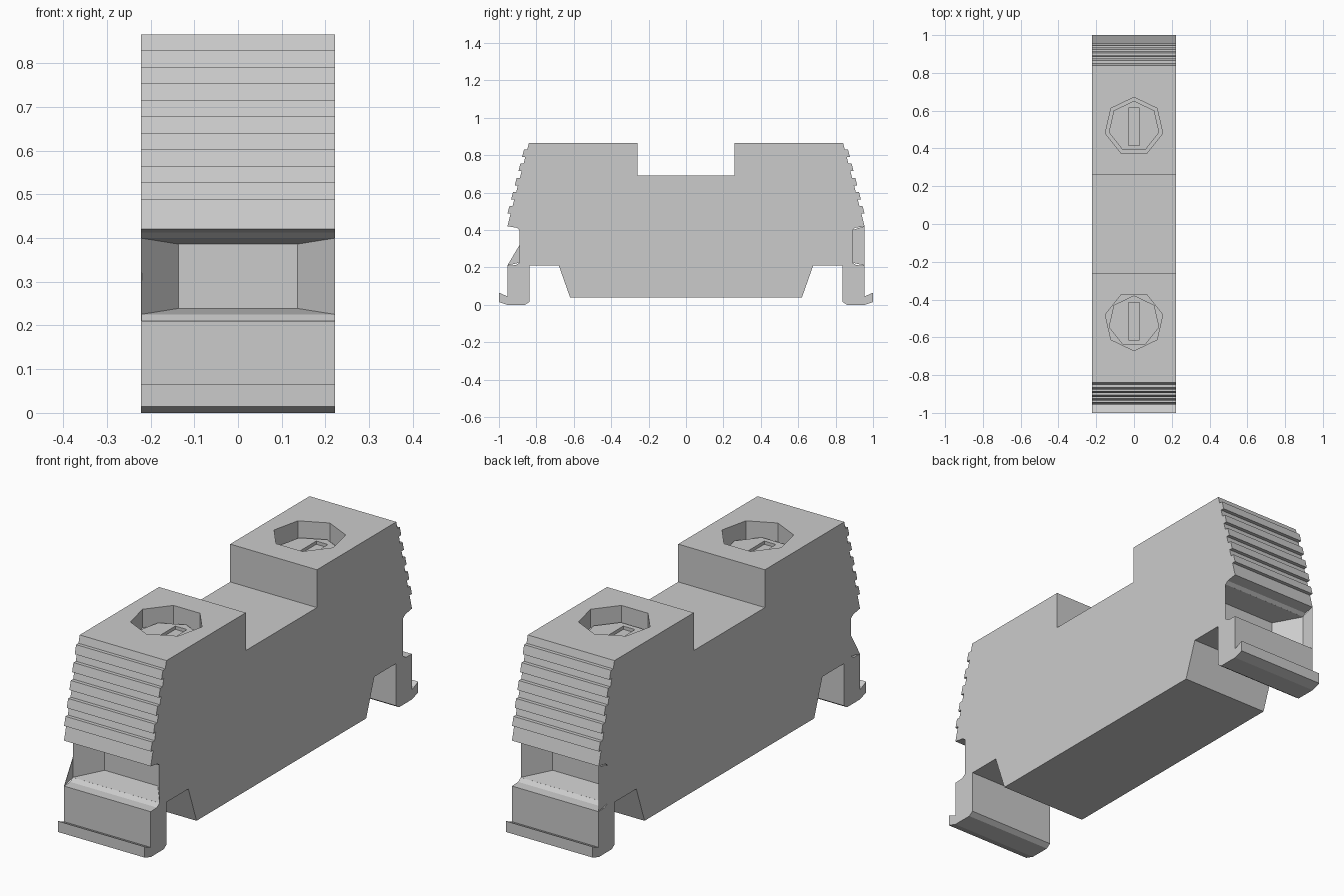
import bpy, bmesh
from math import pi, sin, cos

if "Cube" in bpy.data.objects:
    bpy.data.objects.remove(bpy.data.objects["Cube"])

W = 0.222  # half width


def mesh_object(name, bm):
    bmesh.ops.recalc_face_normals(bm, faces=bm.faces[:])
    me = bpy.data.meshes.new(name)
    bm.to_mesh(me)
    bm.free()
    ob = bpy.data.objects.new(name, me)
    bpy.context.collection.objects.link(ob)
    return ob


def loft(name, lower, upper):
    """Closed solid between two matching rings of points."""
    bm = bmesh.new()
    a = [bm.verts.new(p) for p in lower]
    b = [bm.verts.new(p) for p in upper]
    bm.faces.new(a)
    bm.faces.new(b)
    n = len(a)
    for i in range(n):
        j = (i + 1) % n
        bm.faces.new((a[i], a[j], b[j], b[i]))
    return mesh_object(name, bm)


def heptagon(y, r, z, flip=1):
    return [(r * sin(2 * pi * k / 7), y + flip * r * cos(2 * pi * k / 7), z)
            for k in range(7)]


def rect(x, y0, y1, z):
    return [(-x, y0, z), (x, y0, z), (x, y1, z), (-x, y1, z)]


def cut(ob, cutter):
    cutter.hide_render = True
    m = ob.modifiers.new("cut", 'BOOLEAN')
    m.operation = 'DIFFERENCE'
    m.solver = 'EXACT'
    m.object = cutter
    bpy.context.view_layer.objects.active = ob
    bpy.ops.object.modifier_apply(modifier=m.name)
    bpy.data.objects.remove(cutter)


# Half of the side profile: top recess, ribbed grip, side notch, clip foot
def grip_y(z):
    return 0.84 + (0.865 - z) * 0.258


half = [(0.26, 0.69), (0.26, 0.865), (0.84, 0.865)]
for i in range(5):
    hi, lo = 0.83 - 0.0755 * i, 0.79 - 0.0755 * i
    half += [(grip_y(hi), hi), (grip_y(hi) + 0.017, hi),
             (grip_y(lo) + 0.017, lo), (grip_y(lo), lo)]
half += [(0.955, 0.42), (0.905, 0.412), (0.89, 0.40), (0.89, 0.225),
         (0.91, 0.212), (0.955, 0.21), (0.955, 0.045), (1.0, 0.065),
         (1.0, 0.015), (0.955, 0.0), (0.86, 0.0), (0.838, 0.015),
         (0.838, 0.21), (0.68, 0.21), (0.62, 0.04)]
profile = half + [(-y, z) for y, z in reversed(half)]
body = loft("terminal_body", [(-W, y, z) for y, z in profile],
            [(W, y, z) for y, z in profile])

for s, name in ((-1, "front"), (1, "back")):
    # Tapered wire pocket, flaring outwards
    def ring(y, x, z0, z1):
        return [(-x, s * y, z0), (x, s * y, z0), (x, s * y, z1), (-x, s * y, z1)]
    cut(body, loft("pocket_cutter", ring(0.78, 0.136, 0.239, 0.386),
                   ring(0.945, 0.265, 0.2183, 0.4067)))

    # Screw well with slotted screw head
    y = s * 0.515
    cut(body, loft("well_cutter", heptagon(y, 0.156, 0.78, s),
                   heptagon(y, 0.156, 0.95, s)))
    screw = loft(name + "_screw", heptagon(y, 0.137, 0.77),
                 heptagon(y, 0.137, 0.795))
    slot = (0.03, y - 0.1, y + 0.1)
    cut(screw, loft("slot_cutter", rect(*slot, 0.775), rect(*slot, 0.9)))

    # Thin cheek closing the notch on the left side
    pts = [(-0.955, 0.21), (-0.89, 0.225), (-0.89, 0.32)] if s < 0 else \
        [(0.955, 0.21), (0.89, 0.225), (0.89, 0.40), (0.955, 0.42)]
    loft(name + "_cheek", [(-W, a, b) for a, b in pts],
         [(-W + 0.002, a, b) for a, b in pts])
